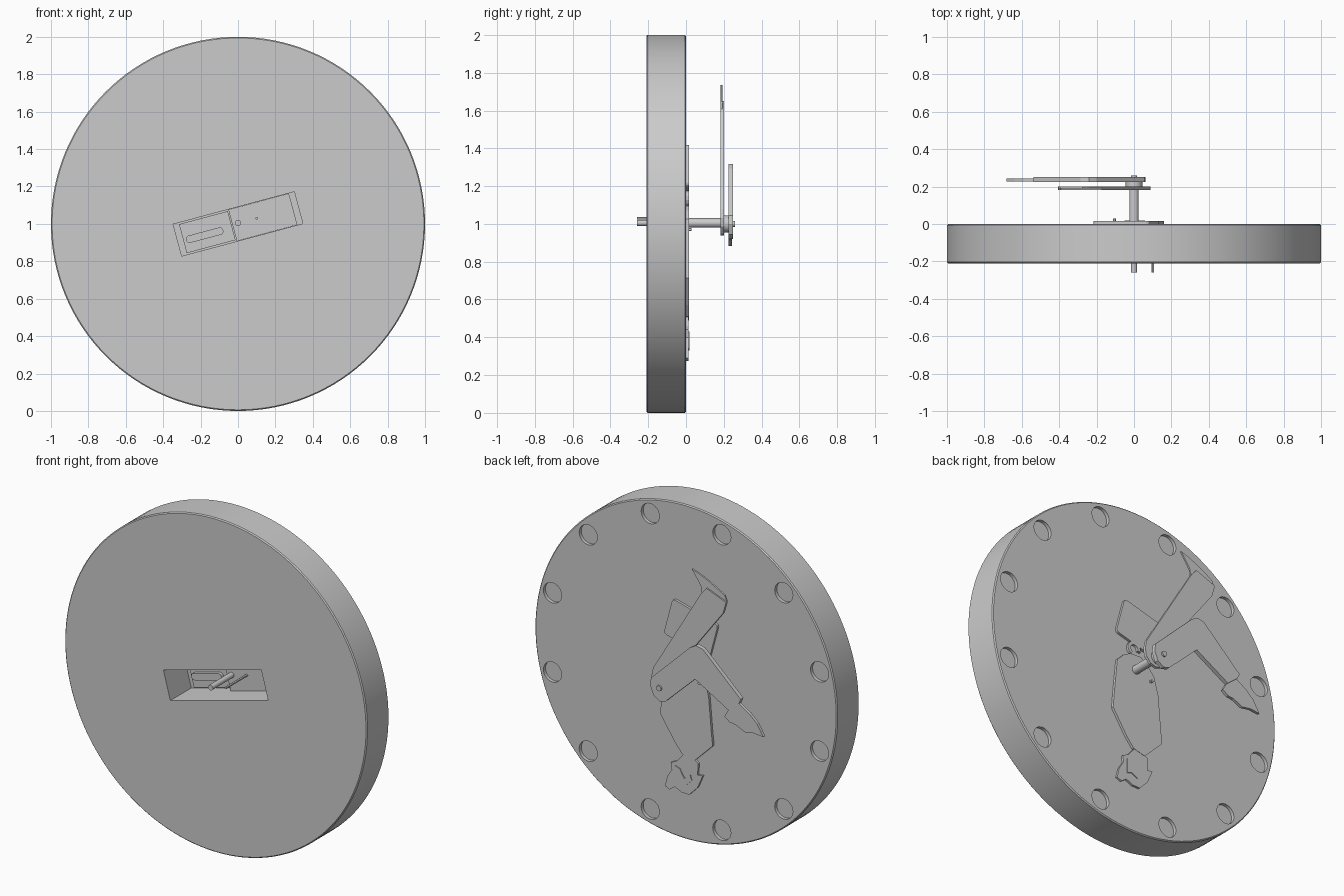
import bpy, bmesh, math
from mathutils import Matrix, Vector

cube = bpy.data.objects.get("Cube")
if cube:
    bpy.data.objects.remove(cube)

CENTRE = Vector((0, 0, 1))
TILT = math.radians(15)

grey = bpy.data.materials.new("light_grey")
grey.use_nodes = True
grey.diffuse_color = (0.6, 0.6, 0.6, 1)
grey.node_tree.nodes["Principled BSDF"].inputs["Base Color"].default_value = (0.6, 0.6, 0.6, 1)


def finish(bm, name, smooth=False):
    bmesh.ops.recalc_face_normals(bm, faces=bm.faces)
    mesh = bpy.data.meshes.new(name)
    bm.to_mesh(mesh)
    bm.free()
    mesh.materials.append(grey)
    ob = bpy.data.objects.new(name, mesh)
    ob.location = CENTRE
    bpy.context.collection.objects.link(ob)
    bpy.ops.object.select_all(action='DESELECT')
    ob.select_set(True)
    bpy.context.view_layer.objects.active = ob
    if smooth:
        bpy.ops.object.shade_smooth_by_angle(angle=math.radians(30))
    return ob


def add_rod(bm, x, z, radius, y0, y1, sides=32):
    matrix = Matrix.Translation((x, (y0 + y1) / 2, z)) @ Matrix.Rotation(math.pi / 2, 4, 'X')
    return bmesh.ops.create_cone(bm, cap_ends=True, segments=sides, radius1=radius,
                                 radius2=radius, depth=y1 - y0, matrix=matrix)


def rod(name, x, z, radius, y0, y1, sides=32):
    bm = bmesh.new()
    add_rod(bm, x, z, radius, y0, y1, sides)
    return finish(bm, name, True)


def plate(name, outline, y0, y1):
    """Flat cut-out: an outline in x and z, given thickness along y."""
    bm = bmesh.new()
    face = bm.faces.new([bm.verts.new((x, y0, z)) for x, z in outline])
    out = bmesh.ops.extrude_face_region(bm, geom=[face])
    verts = [v for v in out["geom"] if isinstance(v, bmesh.types.BMVert)]
    bmesh.ops.translate(bm, verts=verts, vec=(0, y1 - y0, 0))
    return finish(bm, name)


def tilted_rect(u0, u1, w0, w1, cx=0, cz=0, radius=0.0):
    """Rectangle turned by the tilt, with rounded corners if wanted."""
    points = []
    corners = [(u1, w1, 0), (u0, w1, 1), (u0, w0, 2), (u1, w0, 3)]
    for u, w, quarter in corners:
        for step in range(5 if radius else 1):
            a = math.pi / 2 * (quarter + step / 4)
            su, sw = (1 if u == u1 else -1), (1 if w == w1 else -1)
            pu = u - su * radius + radius * math.cos(a)
            pw = w - sw * radius + radius * math.sin(a)
            if not radius:
                pu, pw = u, w
            points.append((cx + pu * math.cos(TILT) - pw * math.sin(TILT),
                           cz + pu * math.sin(TILT) + pw * math.cos(TILT)))
    return points


def cut(target, cutter):
    mod = target.modifiers.new("cut", 'BOOLEAN')
    mod.operation = 'DIFFERENCE'
    mod.solver = 'EXACT'
    mod.object = cutter
    bpy.context.view_layer.objects.active = target
    bpy.ops.object.modifier_apply(modifier=mod.name)
    bpy.data.objects.remove(cutter)


# Dial with twelve round recesses behind and a slanted pocket in front
bm = bmesh.new()
add_rod(bm, 0, 0, 1, -0.21, 0, 128)
rims = [e for e in bm.edges if abs(e.verts[0].co.y - e.verts[1].co.y) < 1e-4]
bmesh.ops.bevel(bm, geom=rims, offset=0.006, segments=1, affect='EDGES')
dial = finish(bm, "dial", True)

bm = bmesh.new()
for i in range(12):
    a = math.radians(15 + 30 * i)
    add_rod(bm, 0.915 * math.cos(a), 0.915 * math.sin(a), 0.06, -0.02, 0.05)
cut(dial, finish(bm, "hour_cutter"))
cut(dial, plate("pocket_cutter", tilted_rect(-0.335, 0.335, -0.088, 0.088), -0.3, -0.012))

# Movement inside the pocket
plate("movement_block", tilted_rect(-0.03, 0.305, -0.087, 0.087), -0.06, -0.012)
plate("battery_tray", tilted_rect(-0.305, -0.035, -0.08, 0.08), -0.025, -0.012)
plate("battery_rib", tilted_rect(-0.29, -0.085, -0.032, 0.008, radius=0.018), -0.045, -0.02)

# Shaft, washer and pins
rod("front_shaft", 0, 0.005, 0.016, -0.26, 0)
rod("rear_shaft", 0, 0.005, 0.025, 0, 0.22)
rod("hand_washer", 0, 0, 0.045, 0.2, 0.225)
rod("shaft_tip", 0, 0, 0.016, 0.22, 0.26)
rod("front_pin", 0.1, 0.03, 0.007, -0.26, -0.02, 12)
rod("torso_pin", -0.105, -0.03, 0.008, 0, 0.03, 12)

# Fixed upside-down figure on the rear of the dial
plate("torso", [(0.085, 0.07), (0.13, 0.025), (0.15, -0.17), (0.16, -0.285), (0.065, -0.43),
                (0.015, -0.49), (-0.064, -0.51), (-0.187, -0.388), (-0.178, -0.31),
                (-0.16, -0.1), (-0.13, 0.01), (-0.08, 0.07), (-0.035, 0.1), (0.04, 0.095)],
      -0.002, 0.015)
plate("head", [(0, -0.48), (0.05, -0.54), (0.09, -0.56), (0.085, -0.6), (0.115, -0.65),
               (0.13, -0.71), (0.1, -0.725), (0.065, -0.7), (0.02, -0.72), (-0.03, -0.722),
               (-0.085, -0.665), (-0.12, -0.585), (-0.085, -0.59), (-0.09, -0.52),
               (-0.06, -0.5)], -0.002, 0.013)
plate("hair_curl", [(0.06, -0.57), (0.03, -0.58), (0, -0.63), (-0.04, -0.6), (-0.05, -0.63),
                    (-0.01, -0.67), (0.03, -0.65), (0.06, -0.66)], 0.01, 0.018)
plate("rear_panel", tilted_rect(-0.155, 0.155, -0.115, 0.115, -0.042, 0.272, 0.02), -0.002, 0.015)

# Curled link between torso and panel
arc = [math.radians(-60 + 25 * i) for i in range(11)]
loop = [(0.01 + 0.045 * math.cos(a), 0.135 + 0.045 * math.sin(a)) for a in arc]
loop += [(0.01 + 0.025 * math.cos(a), 0.135 + 0.025 * math.sin(a)) for a in reversed(arc)]
plate("curled_link", loop, -0.002, 0.015)

# Straight leg, the long hand
plate("straight_leg", [(0.08, -0.015), (0.088, 0.03), (0.078, 0.08), (-0.156, 0.47),
                       (-0.24, 0.61), (-0.275, 0.65), (-0.405, 0.6), (-0.385, 0.53),
                       (-0.17, 0.245), (-0.06, 0.0), (-0.03, -0.05), (0.01, -0.062),
                       (0.05, -0.05)], 0.183, 0.2)
plate("straight_foot", [(-0.24, 0.6), (-0.235, 0.645), (-0.205, 0.69), (-0.172, 0.735),
                        (-0.22, 0.72), (-0.29, 0.69), (-0.39, 0.635), (-0.405, 0.6),
                        (-0.38, 0.56)], 0.182, 0.192)

# Bent leg, the short hand
plate("bent_leg", [(0.062, 0), (0.057, 0.045), (-0.2, 0.294), (-0.24, 0.317), (-0.285, 0.308),
                   (-0.537, 0.075), (-0.525, 0.045), (-0.455, -0.012), (-0.235, 0.115),
                   (-0.04, -0.07), (0, -0.08), (0.04, -0.055)], 0.225, 0.25)
plate("bent_foot", [(-0.515, 0.045), (-0.59, 0), (-0.64, -0.045), (-0.683, -0.115),
                    (-0.62, -0.108), (-0.56, -0.118), (-0.5, -0.09), (-0.46, -0.085),
                    (-0.425, -0.06), (-0.45, -0.015)], 0.226, 0.244)
